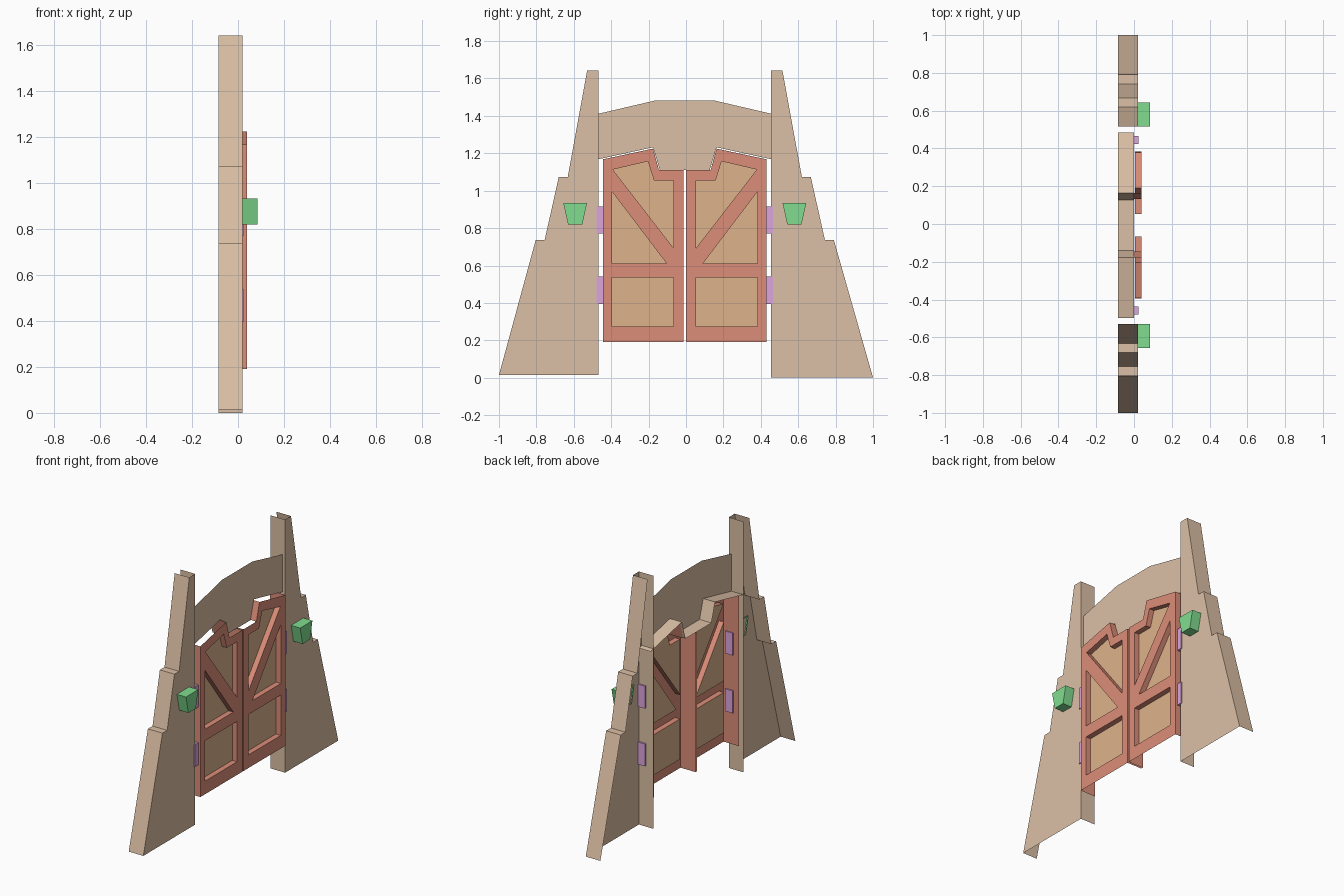
import bpy, bmesh

if "Cube" in bpy.data.objects:
    bpy.data.objects.remove(bpy.data.objects["Cube"])

C = -0.0065  # mirror centre of the two halves in y


def material(name, rgb):
    m = bpy.data.materials.new(name)
    m.diffuse_color = (*rgb, 1)
    m.use_nodes = True
    m.node_tree.nodes["Principled BSDF"].inputs["Base Color"].default_value = m.diffuse_color
    return m


WOOD = material("tan_wood", (0.72, 0.53, 0.38))
RED = material("red_paint", (0.72, 0.27, 0.19))
PANEL = material("panel_wood", (0.72, 0.45, 0.26))
GREEN = material("green_lamp", (0.22, 0.72, 0.28))
PURPLE = material("purple_hinge", (0.72, 0.38, 0.72))


def finish(bm, name, mat):
    me = bpy.data.meshes.new(name)
    bm.to_mesh(me)
    bm.free()
    me.materials.append(mat)
    ob = bpy.data.objects.new(name, me)
    bpy.context.collection.objects.link(ob)
    return ob


def side(pts, s):
    """Place half-profile (distance from centre, z) on the +y or -y half."""
    out = [(C + s * d, z) for d, z in pts]
    return out if s > 0 else out[::-1]


def sheet(bm, pts, x):
    return bm.faces.new([bm.verts.new((x, y, z)) for y, z in pts])


def ribbon(bm, pts, x0, x1, closed=False):
    """Strip of wall running along a profile from depth x0 to x1."""
    a = [bm.verts.new((x0, y, z)) for y, z in pts]
    b = [bm.verts.new((x1, y, z)) for y, z in pts]
    n = len(pts)
    for i in range(n if closed else n - 1):
        j = (i + 1) % n
        bm.faces.new((a[i], b[i], b[j], a[j]))


def frame(bm, loops, x):
    """Flat sheet with holes: first loop is the outline."""
    edges = []
    for pts in loops:
        vs = [bm.verts.new((x, y, z)) for y, z in pts]
        edges += [bm.edges.new((vs[i], vs[(i + 1) % len(vs)])) for i in range(len(vs))]
    bmesh.ops.triangle_fill(bm, use_beauty=True, use_dissolve=False,
                            edges=edges, normal=(1, 0, 0))


DOOR = [(0.006, 0.19), (0.437, 0.19), (0.437, 1.168), (0.17, 1.225), (0.138, 1.11), (0.006, 1.11)]
HOLES = [
    [(0.059, 0.275), (0.389, 0.275), (0.389, 0.537), (0.059, 0.537)],
    [(0.389, 0.612), (0.389, 0.995), (0.098, 0.612)],
    [(0.059, 0.692), (0.385, 1.113), (0.197, 1.157), (0.165, 1.055), (0.059, 1.055)],
]

for s, tag in ((1, "right"), (-1, "left")):
    # stepped pillar: face, outer steps and inner wall, open top, bottom and back
    end, base = (1.0 - s * C), (0.0 if s > 0 else 0.015)
    outer = [(end, base), (0.797, 0.737), (0.749, 0.737), (0.674, 1.073),
             (0.626, 1.073), (0.522, 1.643)]
    inner = [(0.461, 1.643), (0.461, base)]
    bm = bmesh.new()
    sheet(bm, side(outer + inner, s), 0.02)
    ribbon(bm, side(outer, s), -0.085, 0.02)
    ribbon(bm, side(inner, s), -0.085, 0.02)
    bmesh.ops.remove_doubles(bm, verts=bm.verts, dist=0.0005)
    bmesh.ops.recalc_face_normals(bm, faces=bm.faces)
    finish(bm, tag + "_pillar", WOOD)

    # door frame with recess lips and side walls
    bm = bmesh.new()
    frame(bm, [side(p, s) for p in [DOOR] + HOLES], 0.04)
    for h in HOLES:
        ribbon(bm, side(h, s), 0.005, 0.04, True)
    for i, j in ((1, 2), (3, 4), (5, 0)):
        ribbon(bm, side([DOOR[i], DOOR[j]], s), -0.07, 0.04)
    bmesh.ops.remove_doubles(bm, verts=bm.verts, dist=0.0005)
    bmesh.ops.recalc_face_normals(bm, faces=bm.faces)
    finish(bm, tag + "_door_frame", RED)

    # recessed door panels
    bm = bmesh.new()
    for h in HOLES:
        sheet(bm, side(h, s), 0.005)
    finish(bm, tag + "_door_panels", PANEL)

    # hinges
    for z0, level in ((0.395, "lower"), (0.77, "upper")):
        p = [(0.43, z0), (0.472, z0), (0.472, z0 + 0.145), (0.43, z0 + 0.145)]
        bm = bmesh.new()
        sheet(bm, side(p, s), 0.025)
        sheet(bm, side(p, s), -0.03)
        ribbon(bm, side(p, s), -0.03, 0.025, True)
        bmesh.ops.remove_doubles(bm, verts=bm.verts, dist=0.0005)
        bmesh.ops.recalc_face_normals(bm, faces=bm.faces)
        finish(bm, f"{tag}_{level}_hinge", PURPLE)

    # wall lamp, open at the back
    p = [(0.548, 0.82), (0.624, 0.82), (0.649, 0.933), (0.523, 0.933)]
    bm = bmesh.new()
    sheet(bm, side(p, s), 0.085)
    ribbon(bm, side(p, s), 0.012, 0.085, True)
    bmesh.ops.remove_doubles(bm, verts=bm.verts, dist=0.0005)
    bmesh.ops.recalc_face_normals(bm, faces=bm.faces)
    finish(bm, tag + "_lamp", GREEN)

# arch board over the doors with a ledge along its lower edge
half_low = [(0.133, 1.11), (0.17, 1.232), (0.49, 1.162)]
low = side(half_low, -1) + side(half_low, 1)
top = side([(0.155, 1.483), (0.49, 1.405)], -1) + side([(0.155, 1.483), (0.49, 1.405)], 1)
bm = bmesh.new()
sheet(bm, low + top[::-1], 0.0)
ribbon(bm, low, -0.085, 0.0)
bmesh.ops.remove_doubles(bm, verts=bm.verts, dist=0.0005)
bmesh.ops.recalc_face_normals(bm, faces=bm.faces)
finish(bm, "arch_board", WOOD)
